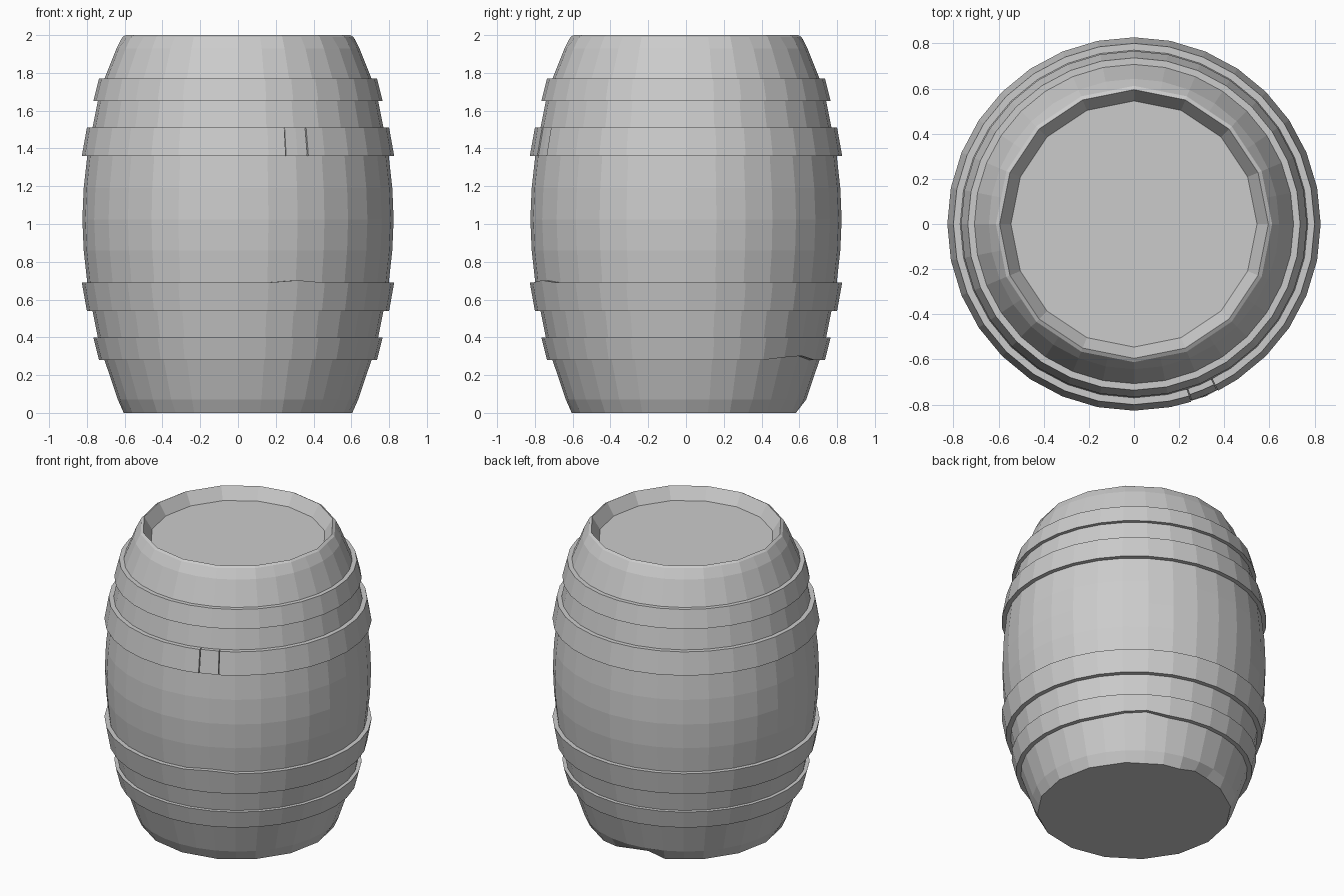
import bpy, bmesh
from math import radians, cos, sin

if "Cube" in bpy.data.objects:
    bpy.data.objects.remove(bpy.data.objects["Cube"])

SIDES = 32
STEP = 360 / SIDES
MID = 1.025  # height of the widest part; the hoops mirror about it


def sweep(name, profile, angles, ring=True, loop=True, edit=None):
    """Sweep (r, z) points around z. ring: full turn, loop: closed profile."""
    bm = bmesh.new()
    cols = []
    for a in angles:
        col = []
        for k, (r, z) in enumerate(profile):
            if edit:
                r, z = edit(k, a, r, z)
            t = radians(a)
            col.append(bm.verts.new((r * cos(t), r * sin(t), z)))
        cols.append(col)
    n, m = len(cols), len(profile)
    for i in range(n if ring else n - 1):
        a, b = cols[i], cols[(i + 1) % n]
        for k in range(m if loop else m - 1):
            j = (k + 1) % m
            bm.faces.new((a[k], b[k], b[j], a[j]))
    if not loop:    # end discs
        bm.faces.new([c[0] for c in cols])
        bm.faces.new([c[-1] for c in cols])
    elif not ring:  # cut ends of a split band
        bm.faces.new(cols[0])
        bm.faces.new(cols[-1])
    bmesh.ops.recalc_face_normals(bm, faces=bm.faces)
    me = bpy.data.meshes.new(name)
    bm.to_mesh(me)
    bm.free()
    ob = bpy.data.objects.new(name, me)
    bpy.context.collection.objects.link(ob)
    return ob


full = [i * STEP for i in range(SIDES)]

# Barrel body: 32 sides, collapsing to 16 at the rims, with recessed lid
body = [(0.605, 0), (0.636, 0.07), (0.707, 0.28), (0.742, 0.40), (0.770, 0.54),
        (0.798, 0.69), (0.817, 0.86), (0.824, MID), (0.817, 1.19), (0.798, 1.36),
        (0.770, 1.51), (0.742, 1.65), (0.707, 1.77), (0.643, 1.93),
        (0.612, 1.99), (0.595, 2.0), (0.545, 1.92)]
coarse = {0, 14, 15, 16}


def body_edit(k, a, r, z):
    if k in coarse and round(a / STEP) % 2:
        r *= cos(radians(STEP))
    if k == 0 and abs(a - 95) < 12:   # chipped bottom edge
        return r - 0.015, z + 0.025
    return r, z


sweep("barrel_body", body, full, loop=False, edit=body_edit)


def hoop_profile(z0, r0, z1, r1, t=0.032, inset=0.0):
    return [(r0 - inset, z0), (r1 - inset, z1), (r1 - t, z1), (r0 - t, z0)]


def flip(p):
    return [(r, 2 * MID - z) for r, z in p]


small = hoop_profile(0.28, 0.736, 0.40, 0.766)
large = hoop_profile(0.54, 0.80, 0.69, 0.827)


# Dents in the lower hoops
def small_dent(k, a, r, z):
    if k in (0, 3):
        z += {45.0: 0.014, 56.25: 0.022}.get(a, 0)
    return r, z


def large_dent(k, a, r, z):
    if k in (1, 2) and a == 292.5:
        z += 0.012
    return r, z


sweep("lower_small_hoop", small, full, edit=small_dent)
sweep("lower_large_hoop", large, full, edit=large_dent)
sweep("upper_small_hoop", flip(small), full)

# Split upper hoop with a slightly sunken joint plate at the front
a0, a1 = 287.8, 296.8
split = [a1] + [a1 + d for d in (0,) if False]
split += [a for a in full if a > a1] + [a + 360 for a in full if a < a0] + [a0 + 360]
sweep("upper_large_hoop", flip(large), split, ring=False)
plate = flip(hoop_profile(0.54, 0.80, 0.69, 0.827, inset=0.005))
sweep("hoop_joint_plate", plate, [a0 + 0.3, 292.5, a1 - 0.3], ring=False)
